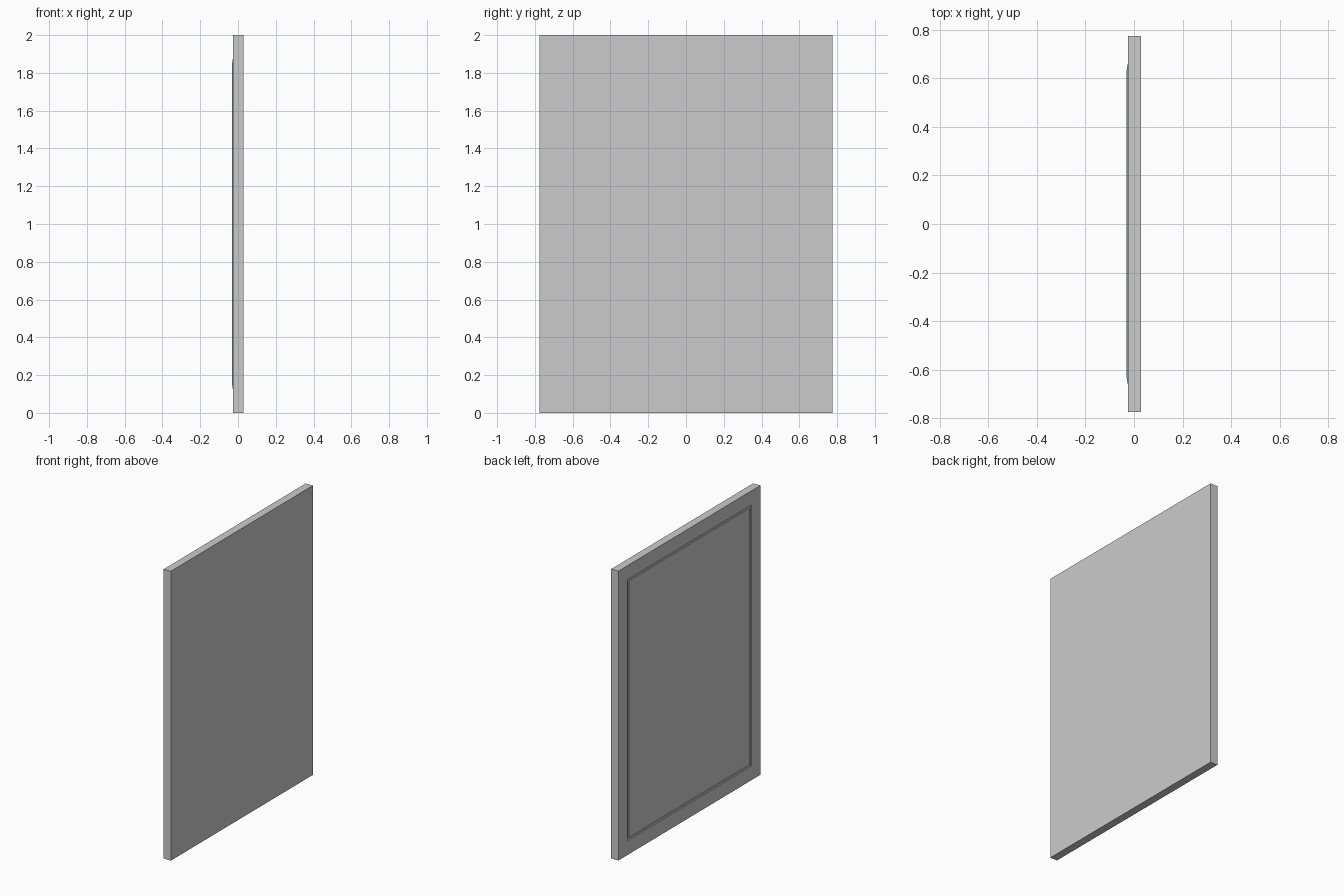
import bpy, bmesh

if "Cube" in bpy.data.objects:
    bpy.data.objects.remove(bpy.data.objects["Cube"])

HALF_W, HEIGHT = 0.775, 2.0
BACK, FACE, PANEL = 0.029, -0.0255, -0.0305
GROOVE = FACE + 0.008

# Section of the door from back to raised panel: (inset from edge, x)
profile = [
    (0.0, BACK), (0.0, FACE),            # slab edge
    (0.098, FACE), (0.098, GROOVE),      # flat border, groove outer wall
    (0.115, GROOVE), (0.115, FACE),      # groove floor, inner wall
    (0.145, PANEL),                      # shallow chamfer up to the panel
]

bm = bmesh.new()


def ring(inset, x):
    w, lo, hi = HALF_W - inset, inset, HEIGHT - inset
    return [bm.verts.new((x, y, z)) for y, z in ((-w, lo), (w, lo), (w, hi), (-w, hi))]


rings = [ring(*p) for p in profile]
for a, b in zip(rings, rings[1:]):
    for i in range(4):
        j = (i + 1) % 4
        bm.faces.new((a[i], a[j], b[j], b[i]))

# Back face and raised centre panel
bm.faces.new(rings[0])
bm.faces.new(rings[-1])
bmesh.ops.recalc_face_normals(bm, faces=bm.faces)

mesh = bpy.data.meshes.new("cabinet_door")
bm.to_mesh(mesh)
bm.free()
door = bpy.data.objects.new("cabinet_door", mesh)
bpy.context.collection.objects.link(door)
